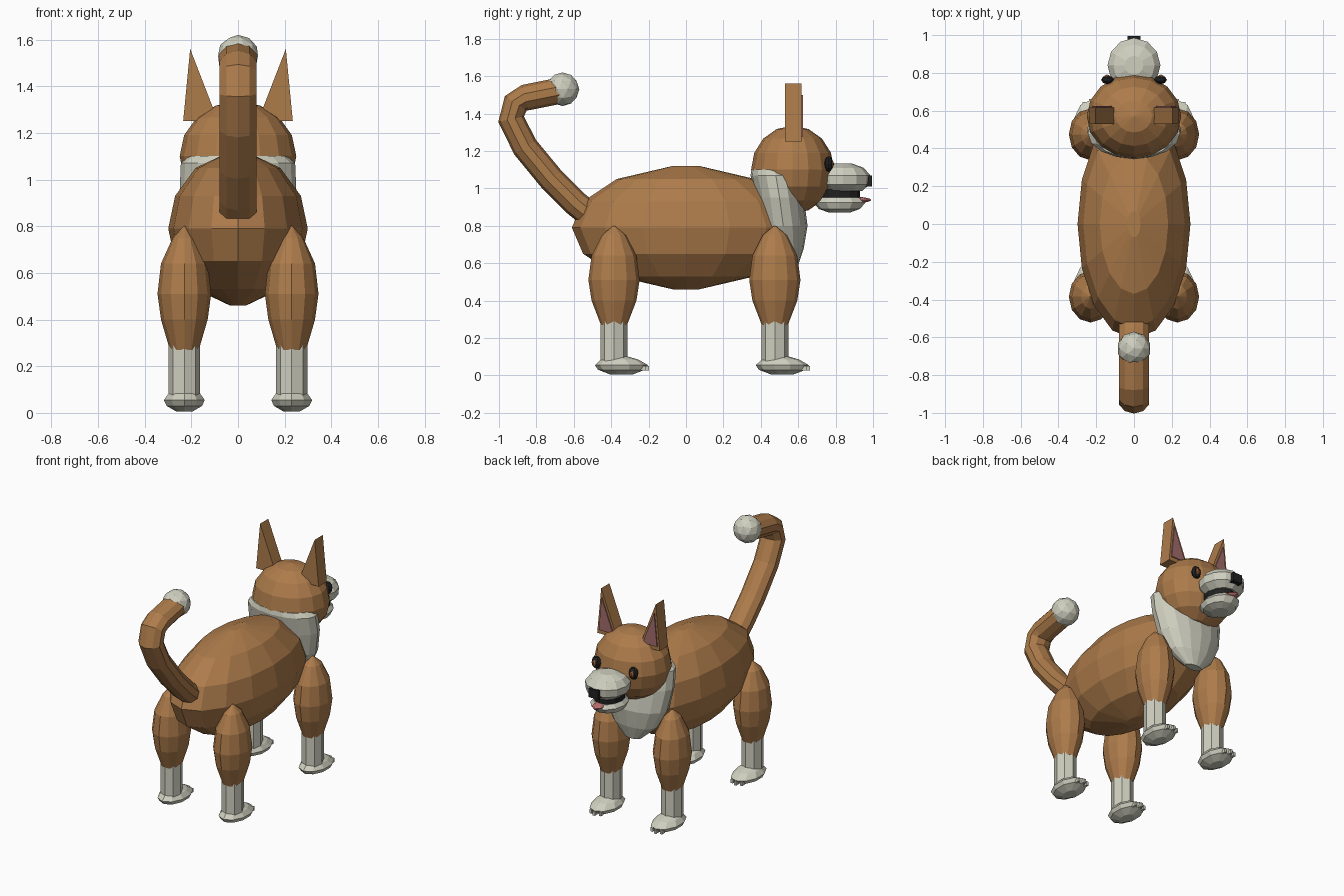
import bpy, bmesh, math
from mathutils import Vector

if "Cube" in bpy.data.objects:
    bpy.data.objects.remove(bpy.data.objects["Cube"])


def material(name, rgb):
    m = bpy.data.materials.new(name)
    m.diffuse_color = (*rgb, 1)
    m.use_nodes = True
    m.node_tree.nodes["Principled BSDF"].inputs["Base Color"].default_value = m.diffuse_color
    return m


BROWN = material("brown_fur", (0.42, 0.20, 0.07))
WHITE = material("cream_fur", (0.62, 0.62, 0.52))
BLACK = material("black", (0.015, 0.015, 0.015))
PINK = material("ear_pink", (0.36, 0.15, 0.15))
TONGUE = material("tongue_pink", (0.52, 0.17, 0.16))
AMBER = material("eye_amber", (0.30, 0.11, 0.04))


def finish(bm, name, mat):
    bmesh.ops.recalc_face_normals(bm, faces=bm.faces[:])
    me = bpy.data.meshes.new(name)
    bm.to_mesh(me)
    bm.free()
    me.materials.append(mat)
    ob = bpy.data.objects.new(name, me)
    bpy.context.scene.collection.objects.link(ob)
    return ob


def loft(name, rings, mat):
    """Skin a list of vertex-position rings and cap both ends."""
    bm = bmesh.new()
    rows = [[bm.verts.new(p) for p in ring] for ring in rings]
    n = len(rows[0])
    for a, b in zip(rows, rows[1:]):
        for i in range(n):
            j = (i + 1) % n
            bm.faces.new((a[i], a[j], b[j], b[i]))
    bm.faces.new(rows[0])
    bm.faces.new(rows[-1])
    return finish(bm, name, mat)


def stack(name, rows, mat, cx=0, cy=0, seg=12):
    """Horizontal elliptic rings, each given as (y, z, rx, ry)."""
    rings = []
    for y, z, rx, ry in rows:
        rings.append([(cx + rx * math.sin(math.tau * i / seg),
                       cy + y + ry * math.cos(math.tau * i / seg), z) for i in range(seg)])
    return loft(name, rings, mat)


def ball(name, loc, size, mat, seg=12, rings=8):
    bm = bmesh.new()
    bmesh.ops.create_uvsphere(bm, u_segments=seg, v_segments=rings, radius=1)
    for v in bm.verts:
        v.co = Vector(loc) + Vector([a * b for a, b in zip(v.co, size)])
    return finish(bm, name, mat)


def box(name, loc, size, mat):
    bm = bmesh.new()
    bmesh.ops.create_cube(bm, size=1)
    for v in bm.verts:
        v.co = Vector(loc) + Vector([a * b for a, b in zip(v.co, size)])
    return finish(bm, name, mat)


def prism(name, outline, y0, y1, mat):
    return loft(name, [[(x, y, z) for x, z in outline] for y in (y0, y1)], mat)


# Body: broad faceted ellipsoid
half = [(0.07, 0.33), (0.37, 0.26), (0.55, 0.14), (0.61, 0)]
levels = [(r, -h) for r, h in half] + [(r, h) for r, h in half[-2::-1]]
stack("body", [(0, 0.79 + h, r * 0.49, r) for r, h in levels], BROWN, seg=16)

# Chest and collar
stack("chest", [(0.57, 0.59, 0.06, 0.03), (0.54, 0.68, 0.16, 0.09),
                (0.52, 0.80, 0.22, 0.13), (0.50, 0.95, 0.25, 0.13),
                (0.48, 1.07, 0.245, 0.135), (0.47, 1.10, 0.21, 0.12)], WHITE, seg=16)

# Head
ball("head", (0, 0.57, 1.10), (0.25, 0.222, 0.235), BROWN, 16, 8)

# Muzzle, mouth, jaw, tongue and nose
stack("muzzle", [(0, 0.985, 0.09, 0.10), (0, 1.02, 0.135, 0.14),
                 (0, 1.07, 0.14, 0.145), (0, 1.11, 0.11, 0.11),
                 (0, 1.132, 0.05, 0.05)], WHITE, cy=0.84)
stack("mouth", [(0, 0.935, 0.09, 0.11), (0, 0.995, 0.09, 0.11)], BLACK, cy=0.82)
stack("jaw", [(0, 0.872, 0.05, 0.06), (0, 0.89, 0.095, 0.11),
              (0, 0.925, 0.11, 0.14), (0, 0.95, 0.09, 0.12)], WHITE, cy=0.82)
ball("tongue", (0, 0.90, 0.938), (0.045, 0.092, 0.017), TONGUE, 8, 6)
box("nose", (0, 0.972, 1.04), (0.07, 0.045, 0.06), BLACK)

# Eyes and ears on both sides
for side, s in (("right", 1), ("left", -1)):
    ball("eye_" + side, (s * 0.14, 0.763, 1.13), (0.034, 0.023, 0.042), BLACK, 8, 6)
    ball("iris_" + side, (s * 0.142, 0.775, 1.13), (0.018, 0.016, 0.024), AMBER, 8, 6)
    outline = [(s * 0.085, 1.25), (s * 0.235, 1.25), (s * 0.205, 1.56)]
    prism("ear_" + side, outline, 0.53, 0.618, BROWN)
    cx, cz = s * 0.178, 1.345
    inner = [(cx + (x - cx) * 0.72, cz + (z - cz) * 0.72) for x, z in outline]
    prism("inner_ear_" + side, inner, 0.617, 0.625, PINK)

# Four legs: thigh, shin, paw and claws
for end, y in (("front", 0.475), ("back", -0.385)):
    for side, s in (("right", 1), ("left", -1)):
        tag = end + "_" + side
        x = s * 0.23
        stack("thigh_" + tag, [(0, 0.27, 0.062, 0.07), (0, 0.40, 0.10, 0.12),
                               (0, 0.51, 0.115, 0.137), (0, 0.64, 0.10, 0.12),
                               (0, 0.75, 0.05, 0.065), (0, 0.80, 0.004, 0.004)],
              BROWN, x, y)
        stack("shin_" + tag, [(0, 0.05, 0.068, 0.072), (0, 0.29, 0.068, 0.072)],
              WHITE, x, y, 8)
        stack("paw_" + tag, [(0, 0.005, 0.035, 0.06), (0, 0.03, 0.08, 0.125),
                             (0, 0.055, 0.092, 0.142), (-0.01, 0.085, 0.07, 0.10),
                             (-0.03, 0.105, 0.04, 0.05)], WHITE, x, y + 0.04, 10)
        for k in (-1, 0, 1):
            box("claw_%s_%d" % (tag, k + 2),
                (x + k * 0.035, y + 0.172 - 0.015 * abs(k), 0.038),
                (0.016, 0.03, 0.026), WHITE)

# Tail: octagonal tube swept along a curled path
path = [Vector((0, y, z)) for y, z in
        [(-0.49, 0.84), (-0.59, 0.92), (-0.72, 1.05), (-0.86, 1.22),
         (-0.935, 1.37), (-0.91, 1.455), (-0.86, 1.485), (-0.66, 1.525)]]
rings = []
for i, p in enumerate(path):
    t = (path[min(i + 1, len(path) - 1)] - path[max(i - 1, 0)]).normalized()
    side = Vector((1, 0, 0))
    up = t.cross(side)
    rings.append([p + 0.083 * math.cos(a) * side + 0.07 * math.sin(a) * up
                  for a in [math.tau * (k + 0.5) / 10 for k in range(10)]])
loft("tail", rings, BROWN)

# Tail tip
bm = bmesh.new()
bmesh.ops.create_icosphere(bm, subdivisions=2, radius=0.09)
bmesh.ops.translate(bm, verts=bm.verts[:], vec=(0, -0.66, 1.53))
finish(bm, "tail_tip", WHITE)
